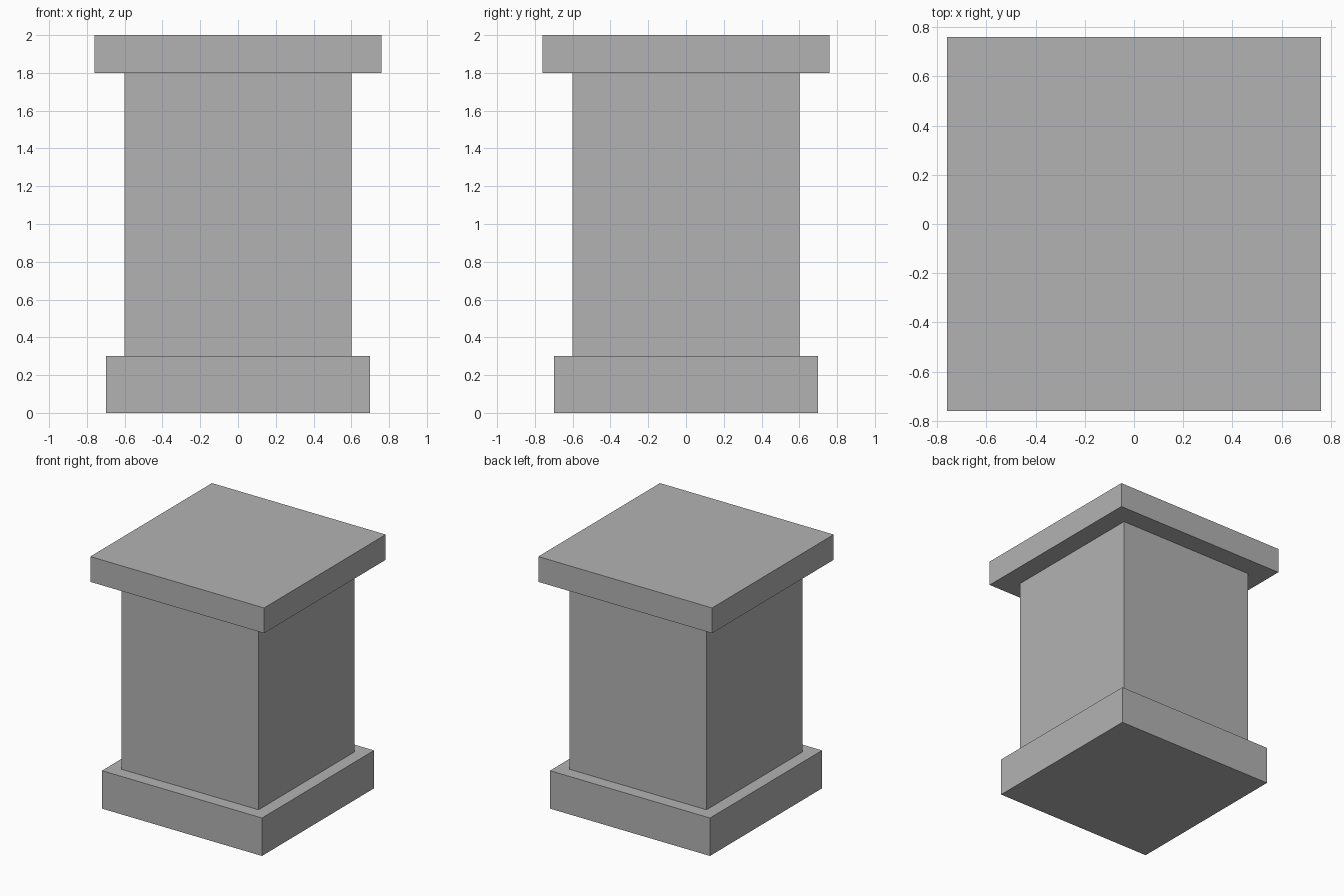
import bpy

# Remove the default cube
default = bpy.data.objects.get("Cube")
if default:
    bpy.data.objects.remove(default, do_unlink=True)

# Single stone colour
stone = bpy.data.materials.new("stone_grey")
stone.use_nodes = True
grey = (0.45, 0.45, 0.45, 1.0)
stone.diffuse_color = grey
stone.node_tree.nodes["Principled BSDF"].inputs["Base Color"].default_value = grey


def square_block(name, width, bottom, top):
    """Square block centred on the vertical axis."""
    bpy.ops.mesh.primitive_cube_add(size=1, location=(0, 0, (bottom + top) / 2))
    block = bpy.context.object
    block.name = block.data.name = name
    block.scale = (width, width, top - bottom)
    bpy.ops.object.transform_apply(location=False, rotation=False, scale=True)
    block.data.materials.append(stone)
    return block


# Plinth, shaft and overhanging cap, stacked
square_block("plinth", 1.40, 0.0, 0.3)
square_block("shaft", 1.20, 0.3, 1.8)
square_block("cap", 1.52, 1.8, 2.0)
